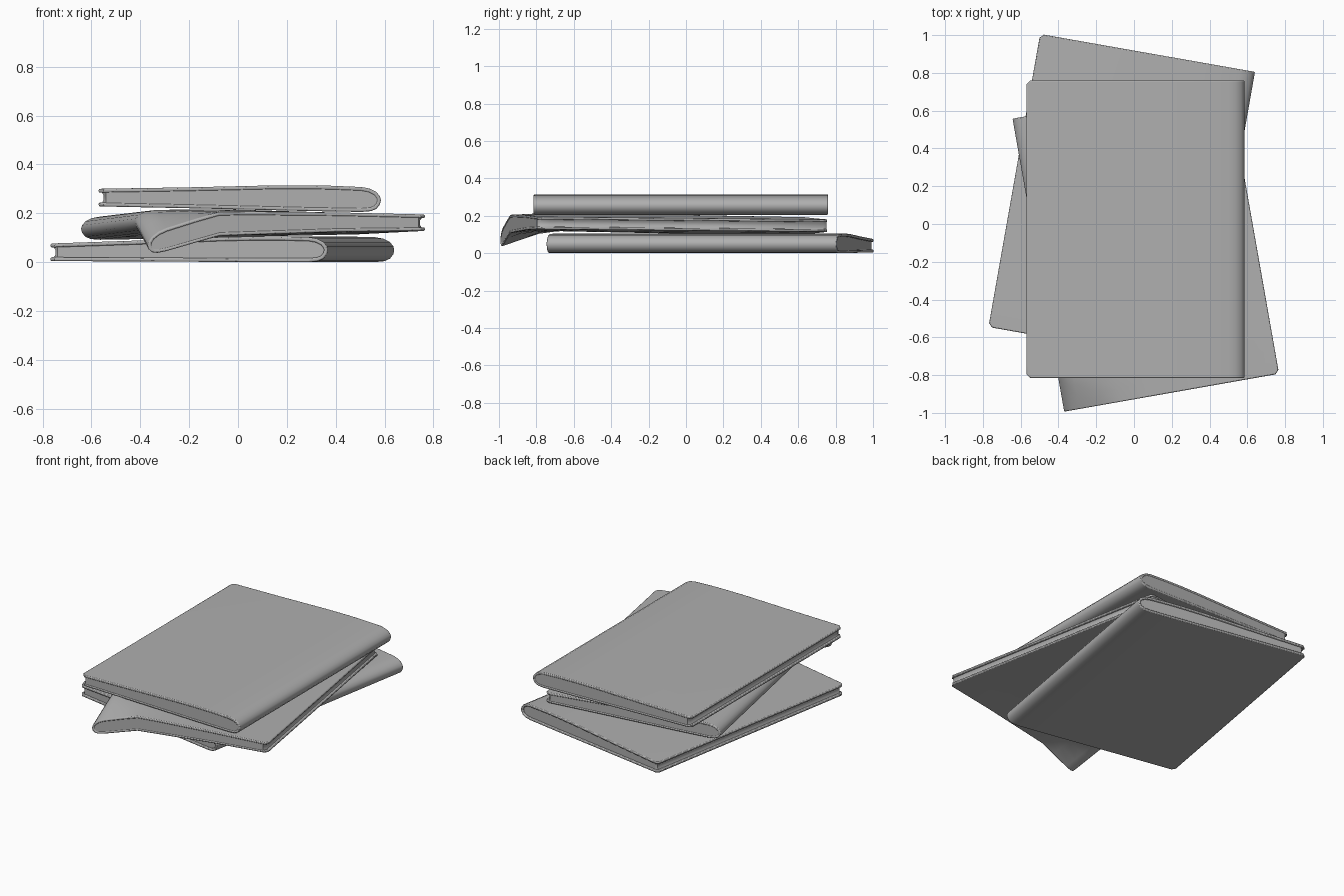
import bpy, bmesh, math
from mathutils import Vector, Matrix

if "Cube" in bpy.data.objects:
    bpy.data.objects.remove(bpy.data.objects["Cube"])

W, L, T = 1.155, 1.575, 0.016   # book width, length, cover thickness

# cover outline: s = distance from spine, z = height; runs top fore-edge -> spine -> bottom fore-edge
OUTER = [(W, .076), (W - .025, .077), (.8, .088), (.45, .102), (.3, .105), (.2, .105), (.08, .102),
         (.045, .096), (.018, .082), (.004, .065), (0, .05), (.004, .032), (.018, .014),
         (.04, .004), (.08, 0), (.2, 0), (.3, 0), (.45, .001), (.8, .003), (W - .025, .004), (W, .004)]
STATIONS = [0, .02, .07, .13, .2, .3, .6, 1.0, L - .02, L]

# dark grey finish
GREY = bpy.data.materials.new("dark_grey")
GREY.diffuse_color = (.43, .43, .43, 1)
GREY.use_nodes = True
GREY.node_tree.nodes["Principled BSDF"].inputs["Base Color"].default_value = GREY.diffuse_color


def inset(pts, d):
    """Offset the open outline inwards."""
    out = []
    for i, p in enumerate(pts):
        a = Vector(pts[max(i - 1, 0)])
        b = Vector(pts[min(i + 1, len(pts) - 1)])
        t = (b - a).normalized()
        out.append((p[0] - t.y * d, p[1] + t.x * d))
    out[0] = (W, pts[0][1] - d)
    out[-1] = (W, pts[-1][1] + d)
    return out


def finish(bm, name, bevel):
    bmesh.ops.recalc_face_normals(bm, faces=bm.faces[:])
    me = bpy.data.meshes.new(name)
    bm.to_mesh(me)
    bm.free()
    me.materials.append(GREY)
    ob = bpy.data.objects.new(name, me)
    bpy.context.collection.objects.link(ob)
    if bevel:
        mod = ob.modifiers.new("soft_edges", 'BEVEL')
        mod.width = bevel
        mod.segments = 2
        mod.limit_method = 'ANGLE'
        mod.angle_limit = math.radians(50)
    bpy.context.view_layer.objects.active = ob
    ob.select_set(True)
    bpy.ops.object.shade_smooth_by_angle(angle=math.radians(35))
    ob.select_set(False)


def loft(name, ring, caps, stations, place, bevel, clip):
    """Sweep a closed ring along the book; caps lists the faces that close each end."""
    bm = bmesh.new()
    rows = []
    for k, t in enumerate(stations):
        end = clip and k in (0, len(stations) - 1)
        limit = W - .02 if end else W      # clipped fore-edge corners
        rows.append([bm.verts.new(place(min(s, limit) if s > W - .01 else min(s, limit - .01), t, z))
                     for s, z in ring])
    n = len(ring)
    for r0, r1 in zip(rows, rows[1:]):
        for i in range(n):
            j = (i + 1) % n
            bm.faces.new((r0[i], r0[j], r1[j], r1[i]))
    for r in (rows[0], rows[-1]):
        for q in caps:
            bm.faces.new([r[i] for i in q])
    finish(bm, name, bevel)


def book(name, center, angle, spine_right, lift, thick=1.0, recess=.002):
    rot = Matrix.Rotation(math.radians(angle), 3, 'Z')

    def place(s, t, z):
        x = (W / 2 - s) if spine_right else (s - W / 2)
        p = rot @ Vector((x, t - L / 2, 0))
        return (p.x + center[0], p.y + center[1], z * thick + lift(s, t))

    # wrap-around cover
    n = len(OUTER)
    ring = OUTER + inset(OUTER, T)[::-1]
    quads = [(i, i + 1, 2 * n - 2 - i, 2 * n - 1 - i) for i in range(n - 1)]
    loft(name + "_cover", ring, quads, STATIONS, place, .005, True)
    # page block with a hollow fore-edge
    pages = [(min(s, W - .012), z) for s, z in inset(OUTER, T * .8)]
    pages = [(W - .02, .05)] + pages + [(W - .02, .03)]
    m = len(pages)
    caps = [(i, i + 1, m - 2 - i, m - 1 - i) for i in range(m // 2 - 1)]
    caps.append((m // 2 - 1, m // 2, m // 2 + 1))
    loft(name + "_pages", pages, caps, [recess] + STATIONS[1:-1] + [L - recess], place, 0, True)


def sagging(s, t):
    """Middle book: spine corner at the front hangs over the book below."""
    droop = .078 * max(0, 1 - (s + t) / .3) + .025 * max(0, 1 - t / .25) * max(0, 1 - s / .9)
    return .124 - t / L * (.034 - .02 * s / W) - droop


book("bottom_book", (-.065, .13), -10, True, lambda s, t: 0, recess=.01)
book("middle_book", (.0625, -.1175), 10, False, sagging, .93)
book("top_book", (.0075, -.0275), 0, True, lambda s, t: .204 + .02 * s / W)
